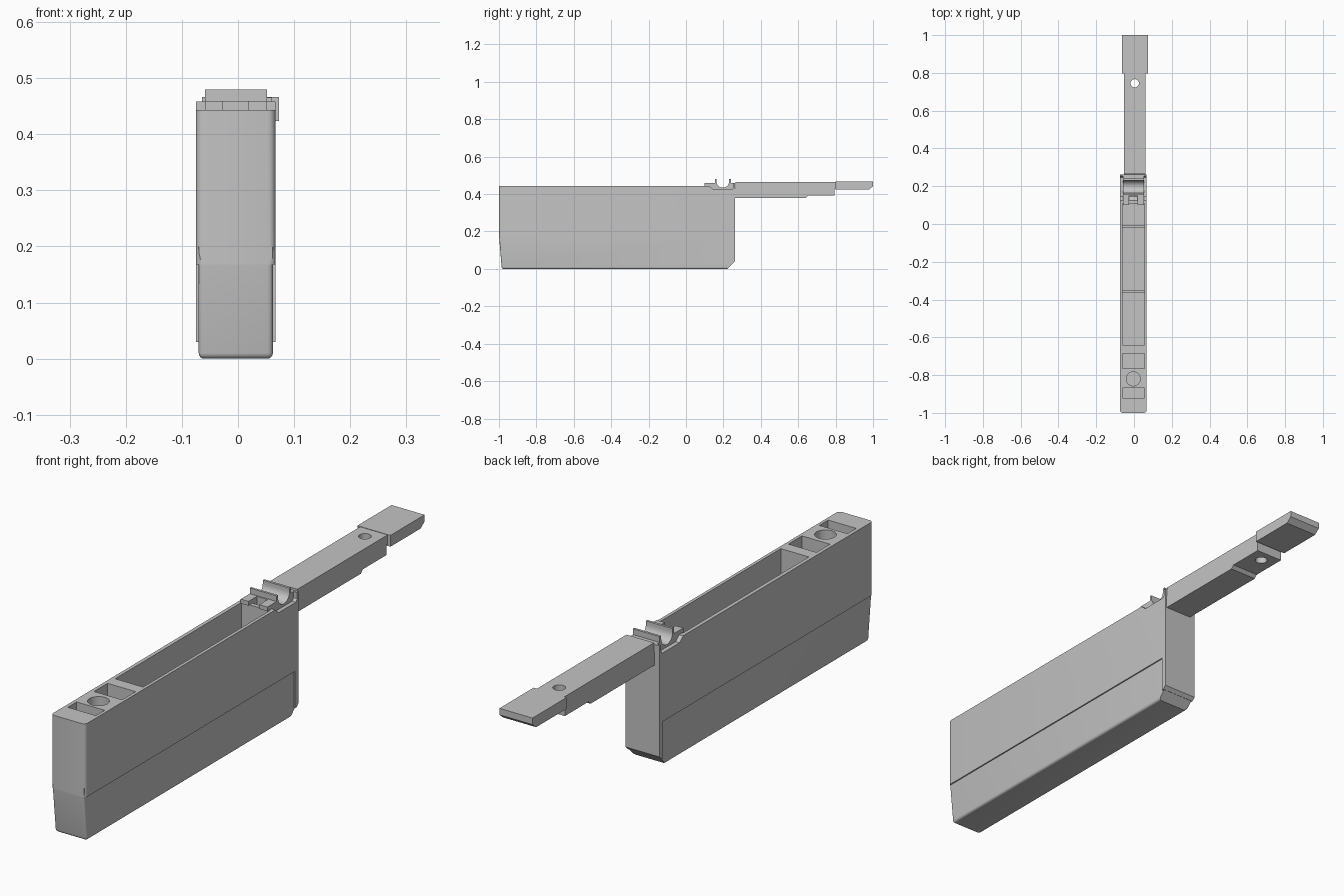
import bpy, bmesh, math
from mathutils import Matrix, Vector

if "Cube" in bpy.data.objects:
    bpy.data.objects.remove(bpy.data.objects["Cube"], do_unlink=True)

grey = bpy.data.materials.new("light grey")
grey.use_nodes = True
GREY = (0.55, 0.55, 0.55, 1)
grey.diffuse_color = GREY
for node in grey.node_tree.nodes:
    if node.type == 'BSDF_PRINCIPLED':
        node.inputs["Base Color"].default_value = GREY


def add_object(name, bm):
    bmesh.ops.recalc_face_normals(bm, faces=bm.faces)
    mesh = bpy.data.meshes.new(name)
    bm.to_mesh(mesh)
    bm.free()
    mesh.materials.append(grey)
    obj = bpy.data.objects.new(name, mesh)
    bpy.context.collection.objects.link(obj)
    return obj


def prism(name, profile, x0, x1, bevel=0, rule=None):
    """Side profile (y, z) extruded across x; edges picked by rule are rounded."""
    bm = bmesh.new()
    face = bm.faces.new([bm.verts.new((x0, y, z)) for y, z in profile])
    out = bmesh.ops.extrude_face_region(bm, geom=[face])
    moved = [v for v in out["geom"] if isinstance(v, bmesh.types.BMVert)]
    bmesh.ops.translate(bm, verts=moved, vec=(x1 - x0, 0, 0))
    if rule:
        edges = [e for e in bm.edges if rule(e.verts[0].co, e.verts[1].co)]
        bmesh.ops.bevel(bm, geom=edges, offset=bevel, segments=4,
                        profile=0.5, affect='EDGES')
    return add_object(name, bm)


def box(name, x0, x1, y0, y1, z0, z1):
    return prism(name, [(y0, z0), (y1, z0), (y1, z1), (y0, z1)], x0, x1)


def cylinder(name, x, y, radius, z0, z1):
    bm = bmesh.new()
    bmesh.ops.create_cone(bm, cap_ends=True, segments=40, radius1=radius, radius2=radius,
                          depth=z1 - z0, matrix=Matrix.Translation((x, y, (z0 + z1) / 2)))
    return add_object(name, bm)


def combine(target, tool, operation):
    """Boolean the tool into the target, then drop the tool."""
    tool.hide_render = True
    mod = target.modifiers.new("boolean", 'BOOLEAN')
    mod.operation, mod.solver, mod.object = operation, 'EXACT', tool
    activate(target)
    bpy.ops.object.modifier_apply(modifier=mod.name)
    bpy.data.objects.remove(tool, do_unlink=True)


def activate(obj):
    bpy.ops.object.select_all(action='DESELECT')
    obj.select_set(True)
    bpy.context.view_layer.objects.active = obj


def smooth(obj):
    activate(obj)
    bpy.ops.object.shade_smooth_by_angle(angle=math.radians(30))


def front_upright(a, b):
    return max(a.y, b.y) < -0.9 and abs(a.z - b.z) > 0.05


def front_or_bottom(a, b):
    along = abs(a.y - b.y) > 0.5 and max(a.z, b.z) < 0.05
    across = abs(a.x - b.x) > 0.05 and max(a.y, b.y) < -0.9 and max(a.z, b.z) < 0.05
    return front_upright(a, b) or along or across


# Upper case with a saddle notch near the back and a raised back lip
TOP, STEP, BACK = 0.443, 0.168, 0.263
case = prism("case", [(-1, STEP), (-1, TOP), (0.125, TOP), (0.145, 0.425), (0.247, 0.425),
                      (0.255, 0.435), (0.255, 0.458), (BACK, 0.458), (BACK, STEP)],
             -0.075, 0.067, 0.014, front_upright)

# Narrower tapered lower case, and the wide back plate closing it
lower = prism("lower_case", [(-0.985, 0), (0.22, 0), (0.262, 0.042), (0.262, 0.2),
                             (-0.999, 0.2), (-0.999, STEP)],
              -0.07, 0.062, 0.01, front_or_bottom)
combine(case, lower, 'UNION')
plate = prism("back_plate", [(0.242, 0.2), (0.242, 0.03), (0.251, 0.03),
                             (BACK, 0.042), (BACK, 0.2)], -0.075, 0.067)
combine(case, plate, 'UNION')

# Long trough, two pockets and a round well in the top
for y0, y1, floor in ((-0.64, 0.108, 0.04), (-0.765, -0.685, 0.3), (-0.92, -0.868, 0.36)):
    combine(case, box("pocket_cutter", -0.061, 0.055, y0, y1, floor, 0.5), 'DIFFERENCE')
combine(case, cylinder("well_cutter", -0.004, -0.82, 0.037, 0.3, 0.5), 'DIFFERENCE')
smooth(case)

# Low ribs across the trough floor
for i, y in enumerate((-0.363, -0.02)):
    box(f"trough_rib_{i + 1}", -0.062, 0.056, y, y + 0.013, 0.035, 0.06)

# Saddle with a half-round seat, on a front shelf split by a channel
arc = [(0.197 + 0.034 * math.cos(a), 0.468 - 0.034 * math.sin(a))
       for a in (math.pi * i / 16 for i in range(17))]
saddle = prism("saddle", [(0.1, 0.443), (0.125, 0.443), (0.145, 0.424), (0.248, 0.424),
                          (0.262, 0.438), (0.262, 0.458), (0.24, 0.458), (0.24, 0.48),
                          (0.231, 0.48)] + arc
               + [(0.163, 0.48), (0.154, 0.48), (0.154, 0.459), (0.1, 0.459)], -0.059, 0.052)
combine(saddle, box("channel_cutter", -0.027, 0.018, 0.05, 0.15, 0.4, 0.47), 'DIFFERENCE')
smooth(saddle)

# Arm stepping thinner toward the end, drilled through
arm = prism("arm", [(0.25, 0.38), (0.64, 0.38), (0.652, 0.392), (0.793, 0.392),
                    (0.793, 0.43), (0.81, 0.43), (0.81, 0.465), (0.265, 0.465),
                    (0.265, 0.43), (0.25, 0.42)], -0.053, 0.061)
combine(arm, cylinder("hole_cutter", 0.004, 0.745, 0.022, 0.3, 0.6), 'DIFFERENCE')
smooth(arm)

# Wider flat tip with a chamfered lower end
prism("arm_tip", [(0.798, 0.424), (0.978, 0.424), (1, 0.442), (1, 0.4665), (0.798, 0.4665)],
      -0.064, 0.073)
